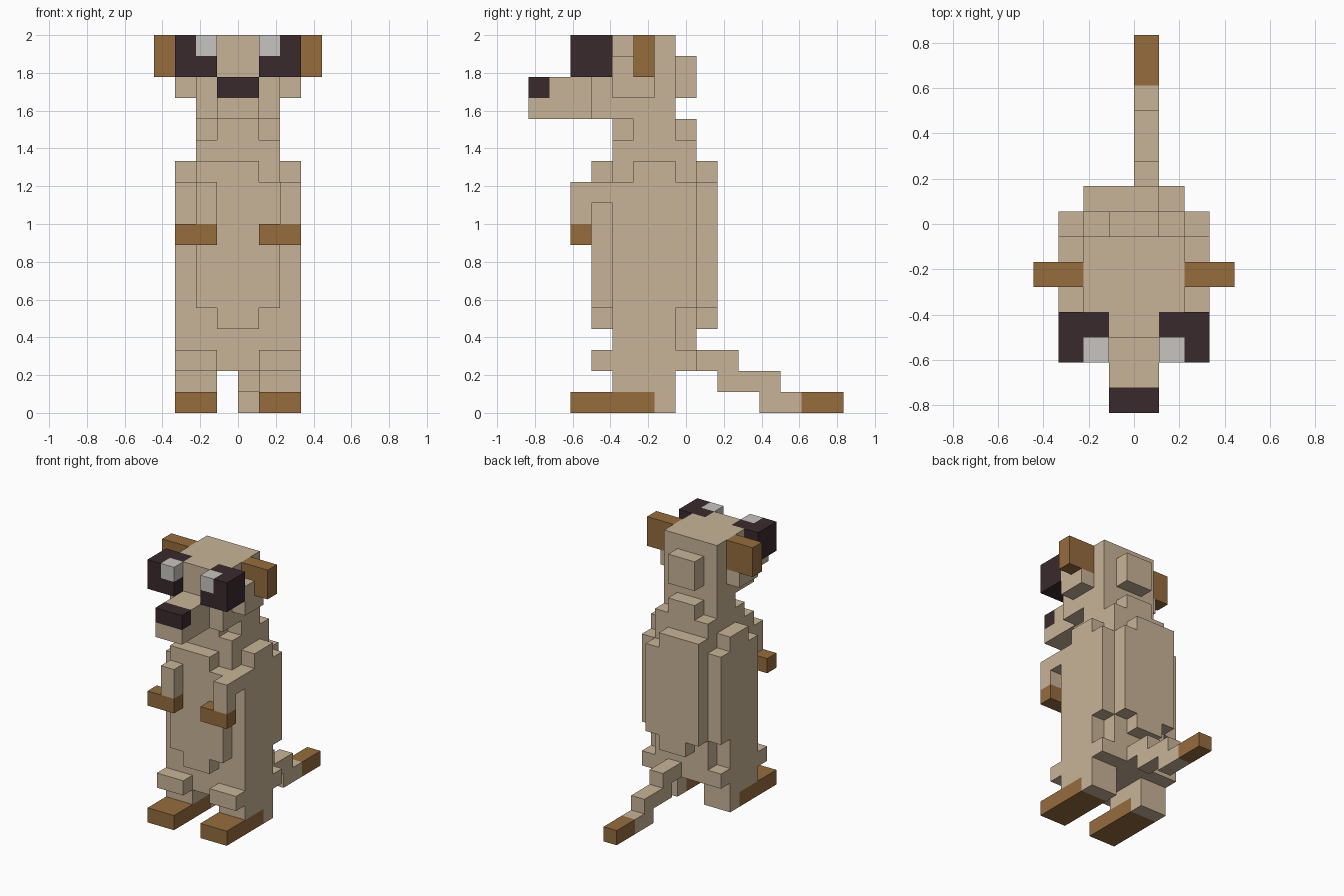
import bpy, bmesh
from itertools import product
from mathutils import Vector

if "Cube" in bpy.data.objects:
    bpy.data.objects.remove(bpy.data.objects["Cube"], do_unlink=True)

UNIT = 1 / 9          # edge of one block
DEPTH = 7.5           # half the depth in blocks


def material(name, rgb):
    m = bpy.data.materials.new(name)
    m.use_nodes = True
    m.diffuse_color = (*rgb, 1)
    m.node_tree.nodes["Principled BSDF"].inputs["Base Color"].default_value = (*rgb, 1)
    return m


TAN, BROWN, DARK, WHITE = range(4)
MATERIALS = [
    material("sandy fur", (0.58, 0.456, 0.31)),
    material("brown fur", (0.305, 0.15, 0.048)),
    material("dark fur", (0.042, 0.023, 0.026)),
    material("eye white", (0.57, 0.56, 0.53)),
]


def box(x0, x1, y0, y1, z0, z1, colour=TAN):
    """Block range in whole units; y counts from the nose tip."""
    return (x0, x1), (y0, y1), (z0, z1), colour


def part(name, *boxes, mirror=False):
    """Weld boxes into one closed blocky shell; later boxes repaint earlier ones."""
    cells = {}
    for xs, ys, zs, colour in boxes:
        for c in product(range(*xs), range(*ys), range(*zs)):
            cells[(-1 - c[0], c[1], c[2]) if mirror else c] = colour
    bm = bmesh.new()
    for cell, colour in cells.items():
        for axis, side in product(range(3), (0, 1)):
            beside = list(cell)
            beside[axis] += 2 * side - 1
            if tuple(beside) in cells:
                continue
            corners = []
            for u, v in ((0, 0), (1, 0), (1, 1), (0, 1)):
                p = Vector(cell)
                p[axis] += side
                p[(axis + 1) % 3] += u
                p[(axis + 2) % 3] += v
                p.y -= DEPTH
                corners.append(bm.verts.new(p * UNIT))
            face = bm.faces.new(corners if side else corners[::-1])
            face.material_index = colour
    bmesh.ops.remove_doubles(bm, verts=bm.verts, dist=UNIT / 100)
    bmesh.ops.dissolve_limit(bm, angle_limit=0.01, verts=bm.verts, edges=bm.edges,
                             delimit={'MATERIAL'})
    mesh = bpy.data.meshes.new(name)
    bm.to_mesh(mesh)
    bm.free()
    for m in MATERIALS:
        mesh.materials.append(m)
    bpy.context.collection.objects.link(bpy.data.objects.new(name, mesh))


def pair(name, *boxes):
    part("left_" + name, *boxes)
    part("right_" + name, *boxes, mirror=True)


# Head with forehead and the knob at the back
part("head", box(-2, 2, 4, 7, 14, 18), box(-1, 1, 3, 4, 16, 18), box(-1, 1, 7, 8, 15, 17))
part("snout", box(-2, 2, 3, 4, 14, 16), box(-1, 1, 0, 3, 14, 16),
     box(-1, 1, 0, 1, 15, 16, DARK))
pair("eye", box(1, 3, 2, 4, 16, 18, DARK), box(1, 2, 2, 3, 17, 18, WHITE))
pair("ear", box(2, 4, 5, 6, 16, 18, BROWN))
pair("cheek", box(2, 3, 4, 6, 15, 16), box(2, 3, 4, 5, 16, 17))

# Neck, narrower just under the head
part("neck", box(-2, 2, 4, 8, 12, 13), box(-1, 1, 4, 8, 13, 14), box(-2, 2, 5, 7, 13, 14))

# Torso with shoulders, tapered lower back and hips
part("torso", box(-3, 3, 4, 7, 2, 11), box(-3, 3, 7, 8, 5, 11), box(-2, 2, 7, 8, 3, 5),
     box(-3, 3, 7, 8, 2, 3), box(-2, 2, 4, 8, 11, 12), box(-3, 3, 5, 7, 11, 12))
for name, y in (("chest", 3), ("back", 8)):
    part(name, box(-2, 2, y, y + 1, 5, 11), box(-2, 1, y, y + 1, 11, 12),
         box(-1, 1, y, y + 1, 4, 5))

# Arms, held at different places, with matching paws
part("left_arm", box(2, 3, 2, 4, 10, 11), box(2, 3, 2, 3, 9, 10))
part("right_arm", box(-2, -1, 2, 3, 9, 11))
pair("paw", box(1, 3, 2, 3, 8, 9, BROWN))

# Legs
pair("thigh", box(1, 3, 3, 4, 2, 3))
pair("leg", box(1, 3, 4, 7, 0, 2), box(1, 3, 2, 6, 0, 1, BROWN))

# Stepped tail with a brown tip
part("tail", box(0, 1, 8, 10, 2, 3), box(0, 1, 9, 12, 1, 2), box(0, 1, 11, 13, 0, 1),
     box(0, 1, 13, 15, 0, 1, BROWN))
